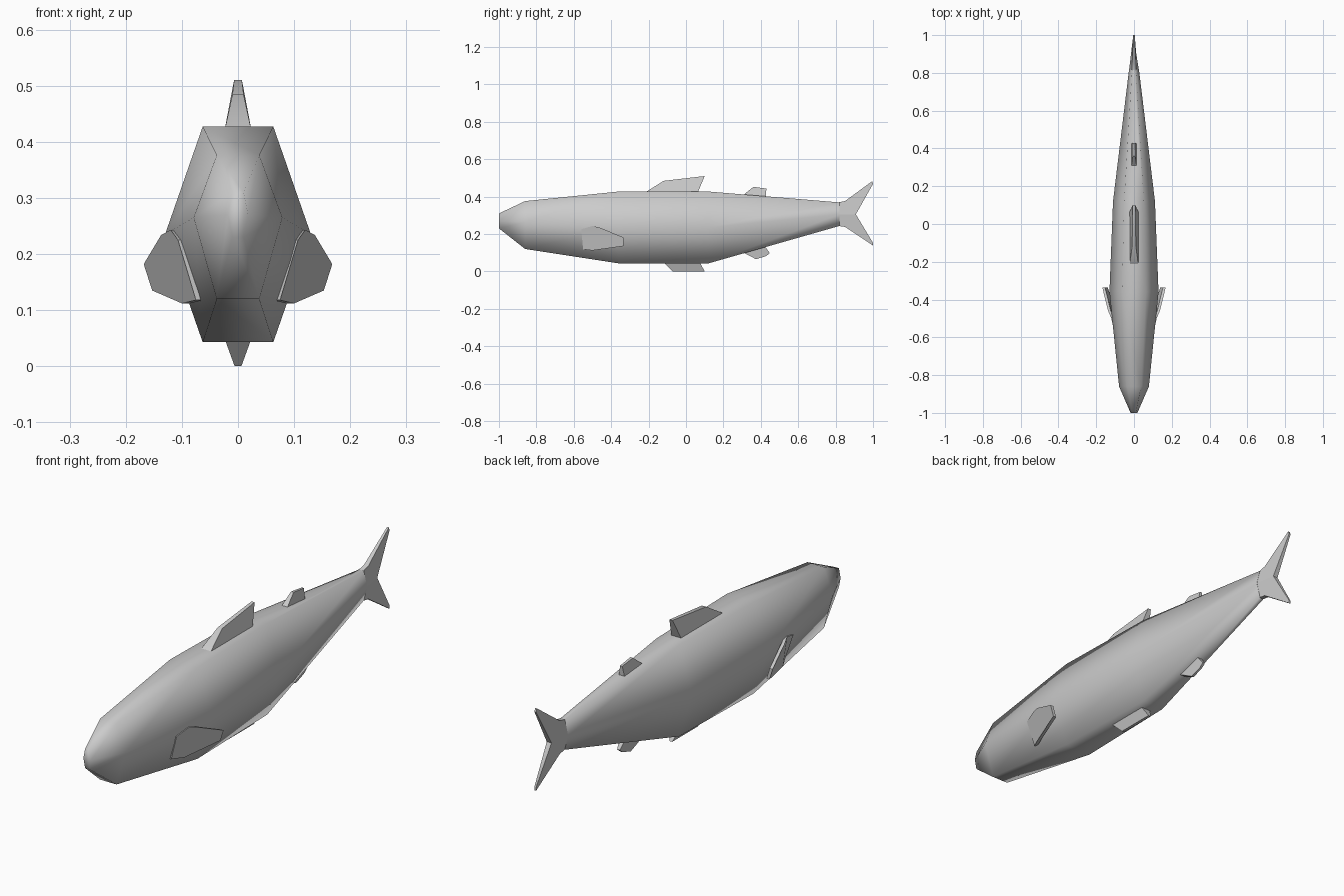
import bpy, math


def make(name, verts, faces, angle=75):
    me = bpy.data.meshes.new(name)
    me.from_pydata(verts, [], faces)
    ob = bpy.data.objects.new(name, me)
    bpy.context.collection.objects.link(ob)
    bpy.ops.object.select_all(action='DESELECT')
    bpy.context.view_layer.objects.active = ob
    ob.select_set(True)
    bpy.ops.object.mode_set(mode='EDIT')
    bpy.ops.mesh.select_all(action='SELECT')
    bpy.ops.mesh.normals_make_consistent(inside=False)
    bpy.ops.object.mode_set(mode='OBJECT')
    bpy.ops.object.shade_smooth_by_angle(angle=math.radians(angle))
    return ob


def slab(name, side_a, side_b, angle=40):
    # closed plate between two matching outlines
    n = len(side_a)
    faces = [tuple(range(n)), tuple(range(2 * n - 1, n - 1, -1))]
    faces += [(i, (i + 1) % n, n + (i + 1) % n, n + i) for i in range(n)]
    return make(name, side_a + side_b, faces, angle)


def fin(name, outline):
    # upright fin on the centre line: y, z, half thickness
    slab(name, [(t, y, z) for y, z, t in outline],
         [(-t, y, z) for y, z, t in outline])


# body: hexagonal sections (y, bottom, middle, top, edge half width, middle half width)
sections = [
    (-1.0, 0.23, 0.27, 0.31, 0.010, 0.018),
    (-0.86, 0.12, 0.265, 0.376, 0.038, 0.079),
    (-0.36, 0.043, 0.235, 0.427, 0.063, 0.130),
    (0.12, 0.043, 0.235, 0.427, 0.052, 0.111),
    (0.82, 0.243, 0.305, 0.369, 0.010, 0.026),
]
verts, faces = [], []
for y, b, m, t, e, w in sections:
    verts += [(e, y, b), (w, y, m), (e, y, t), (-e, y, t), (-w, y, m), (-e, y, b)]
for s in range(len(sections) - 1):
    for i in range(6):
        a, c = s * 6 + i, s * 6 + (i + 1) % 6
        faces.append((a, c, c + 6, a + 6))
faces += [(5, 4, 3, 2, 1, 0), tuple(range(len(verts) - 6, len(verts)))]
make("body", verts, faces)

# forked tail: upper and lower lobes
fin("tail_upper_lobe", [(0.815, 0.305, 0.026), (0.815, 0.369, 0.010), (0.85, 0.376, 0.010),
                        (0.995, 0.482, 0.004), (1.0, 0.468, 0.004), (0.908, 0.305, 0.011)])
fin("tail_lower_lobe", [(0.815, 0.305, 0.026), (0.815, 0.243, 0.010), (0.85, 0.238, 0.010),
                        (1.0, 0.138, 0.004), (1.0, 0.152, 0.004), (0.908, 0.305, 0.011)])

# centre line fins
fin("front_dorsal_fin", [(-0.23, 0.415, 0.025), (-0.12, 0.484, 0.010),
                         (0.10, 0.51, 0.007), (0.06, 0.415, 0.025)])
fin("rear_dorsal_fin", [(0.29, 0.395, 0.016), (0.36, 0.452, 0.006),
                        (0.43, 0.443, 0.005), (0.425, 0.385, 0.016)])
fin("belly_fin", [(-0.125, 0.055, 0.026), (-0.07, 0.0, 0.006),
                  (0.10, 0.0, 0.006), (0.07, 0.055, 0.026)])
fin("rear_belly_fin", [(0.28, 0.115, 0.016), (0.375, 0.065, 0.006),
                       (0.43, 0.083, 0.005), (0.448, 0.098, 0.006), (0.41, 0.15, 0.016)])

# side fins flaring backwards from the body
outer = [(-0.56, 0.225, 0.107), (-0.50, 0.243, 0.120), (-0.46, 0.234, 0.137),
         (-0.335, 0.182, 0.168), (-0.335, 0.135, 0.153), (-0.50, 0.112, 0.100),
         (-0.55, 0.118, 0.075)]
for side, sx in (("right", 1), ("left", -1)):
    slab(side + "_side_fin", [(sx * x, y, z) for y, z, x in outer],
         [(sx * (x - 0.014), y, z) for y, z, x in outer])
